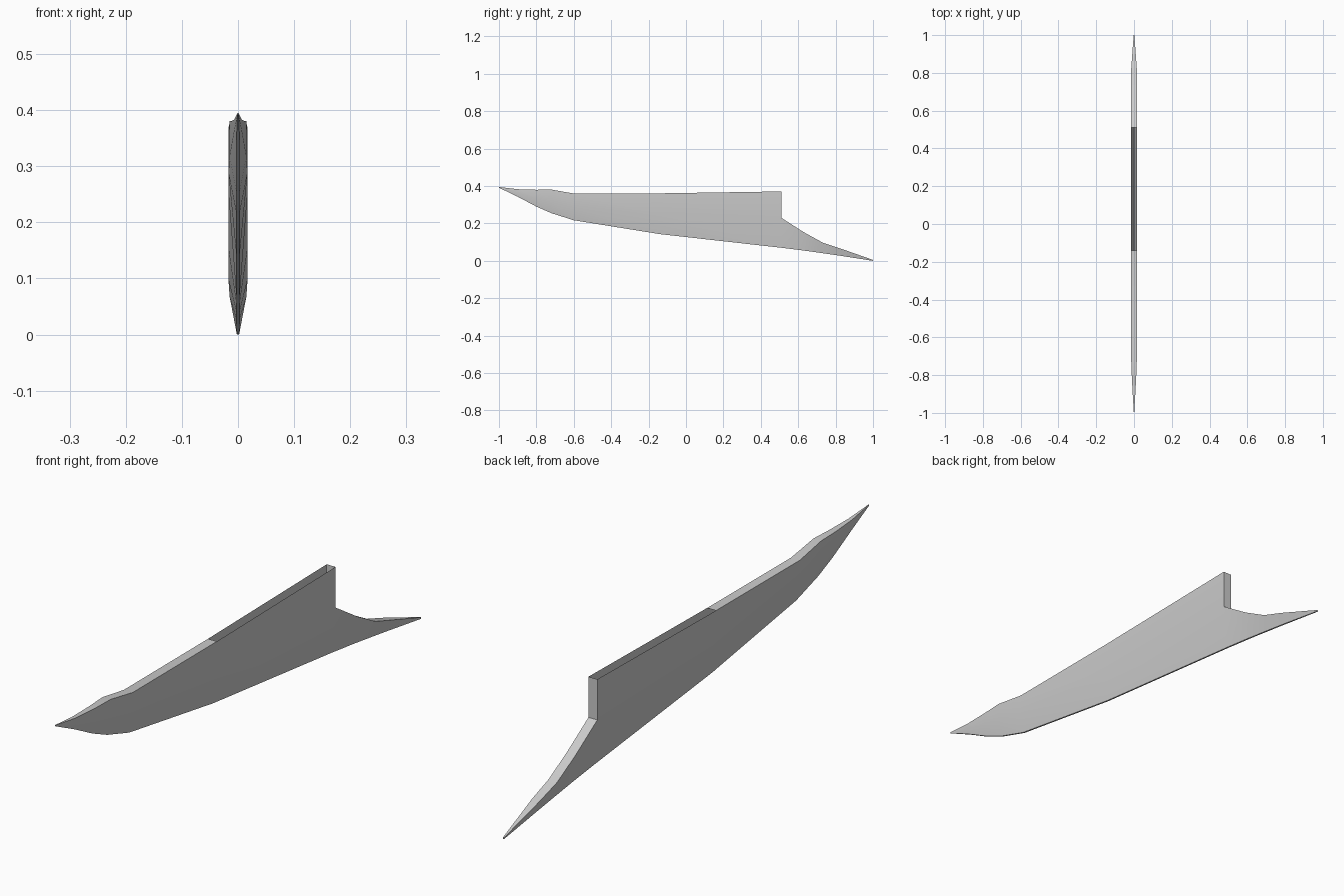
import bpy
import bmesh
import math

cube = bpy.data.objects.get("Cube")
if cube:
    bpy.data.objects.remove(cube, do_unlink=True)

grey = bpy.data.materials.new("light_grey")
grey.use_nodes = True
colour = (0.6, 0.6, 0.6, 1)
grey.diffuse_color = colour
grey.node_tree.nodes["Principled BSDF"].inputs["Base Color"].default_value = colour

KEEL = 0.003  # half width of the narrow lower edge

# Stations along the blade: y, top z, bottom z, half width
body = [
    (-1.0, 0.395, 0.391, 0.001), (-0.9, 0.383, 0.343, 0.007),
    (-0.8, 0.38, 0.29, 0.012), (-0.72, 0.381, 0.255, 0.015),
    (-0.6, 0.36, 0.217, 0.017), (-0.14, 0.361, 0.143, 0.017),
    (0.51, 0.371, 0.07, 0.017),
]
tail = [
    (0.51, 0.23, 0.07, 0.017), (0.63, 0.153, 0.055, 0.017),
    (0.73, 0.098, 0.041, 0.017), (0.82, 0.068, 0.028, 0.015),
    (1.0, 0.005, 0.0, 0.002),
]

bm = bmesh.new()


def ring(y, levels):
    """Mirrored pairs of points, from the top edge down to the keel."""
    return [(bm.verts.new((-w, y, z)), bm.verts.new((w, y, z))) for z, w in levels]


def skin(a, b, deck):
    """Join two rings with side walls, keel and, if wanted, a deck."""
    for upper, lower in zip(range(len(a)), range(1, len(a))):
        for s in (0, 1):
            bm.faces.new((a[upper][s], b[upper][s], b[lower][s], a[lower][s]))
    bm.faces.new((a[-1][0], b[-1][0], b[-1][1], a[-1][1]))
    if deck:
        bm.faces.new((a[0][0], a[0][1], b[0][1], b[0][0]))


def cap(upper, lower):
    bm.faces.new((upper[0], upper[1], lower[1], lower[0]))


# Body: upright upper wall, lower wall tapering to the keel
body_rings = []
for y, top, bottom, w in body:
    middle = 0.23 if y > 0.5 else (top + bottom) / 2
    body_rings.append(ring(y, [(top, w), (middle, w), (bottom, min(w, KEEL))]))
for i in range(len(body) - 1):
    skin(body_rings[i], body_rings[i + 1], deck=i < len(body) - 2)  # open rear slot
for i in (0, 1):
    cap(body_rings[0][i], body_rings[0][i + 1])
cap(body_rings[-1][0], body_rings[-1][1])

# Tail: swept spike below the step
tail_rings = [ring(y, [(top, w), (bottom, min(w, KEEL))]) for y, top, bottom, w in tail]
for a, b in zip(tail_rings, tail_rings[1:]):
    skin(a, b, deck=True)
cap(*tail_rings[-1])

bmesh.ops.remove_doubles(bm, verts=bm.verts, dist=0.0001)
bmesh.ops.recalc_face_normals(bm, faces=bm.faces)
mesh = bpy.data.meshes.new("blade_fin")
bm.to_mesh(mesh)
bm.free()
mesh.materials.append(grey)

fin = bpy.data.objects.new("blade_fin", mesh)
bpy.context.collection.objects.link(fin)
bpy.ops.object.select_all(action="DESELECT")
fin.select_set(True)
bpy.context.view_layer.objects.active = fin
bpy.ops.object.shade_smooth_by_angle(angle=math.radians(30))
